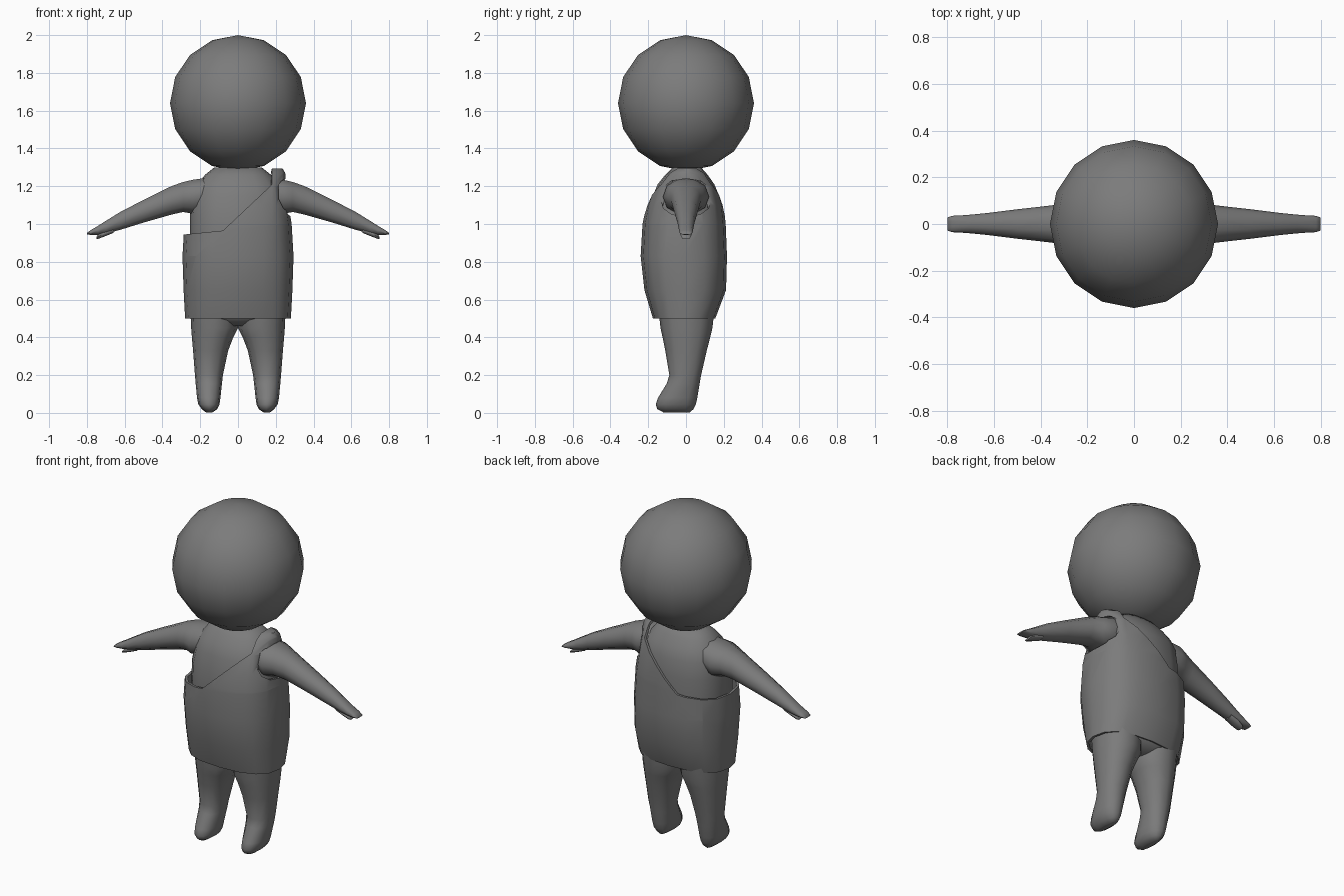
import bpy, bmesh, math
from mathutils import Vector

if "Cube" in bpy.data.objects:
    bpy.data.objects.remove(bpy.data.objects["Cube"])

GREY = bpy.data.materials.new("dark grey")
GREY.diffuse_color = (0.2, 0.2, 0.2, 1)
GREY.use_nodes = True
GREY.node_tree.nodes["Principled BSDF"].inputs["Base Color"].default_value = GREY.diffuse_color


def oval(center, u, v, sides, power):
    """Ring of points on a rounded-box oval spanned by u and v."""
    pts = []
    for i in range(sides):
        a = 2 * math.pi * i / sides
        c, s = math.cos(a), math.sin(a)
        pts.append(Vector(center)
                   + Vector(u) * math.copysign(abs(c) ** (2 / power), c)
                   + Vector(v) * math.copysign(abs(s) ** (2 / power), s))
    return pts


def loft(rings, cap_start=True, cap_end=True):
    bm = bmesh.new()
    loops = [[bm.verts.new(p) for p in r] for r in rings]
    n = len(loops[0])
    for a, b in zip(loops, loops[1:]):
        for i in range(n):
            j = (i + 1) % n
            bm.faces.new((a[i], a[j], b[j], b[i]))
    if cap_start:
        bm.faces.new(loops[0][::-1])
    if cap_end:
        bm.faces.new(loops[-1])
    bmesh.ops.recalc_face_normals(bm, faces=bm.faces)
    return bm


def to_object(name, bm):
    me = bpy.data.meshes.new(name)
    bm.to_mesh(me)
    bm.free()
    me.materials.append(GREY)
    ob = bpy.data.objects.new(name, me)
    bpy.context.collection.objects.link(ob)
    return ob


def select(ob):
    bpy.ops.object.select_all(action='DESELECT')
    ob.select_set(True)
    bpy.context.view_layer.objects.active = ob


def smooth(ob, angle=60):
    select(ob)
    bpy.ops.object.shade_smooth_by_angle(angle=math.radians(angle))


def level(z, x0, x1, y0, y1, sides=12, power=2.0):
    """Horizontal ring from its extents."""
    return oval(((x0 + x1) / 2, (y0 + y1) / 2, z), ((x1 - x0) / 2, 0, 0),
                (0, (y1 - y0) / 2, 0), sides, power)


def upright(x, z0, z1, w, side):
    """Ring across an arm."""
    return oval((side * x, 0, (z0 + z1) / 2), (0, w, 0),
                (0, 0, (z1 - z0) / 2), 10, 2.2)


# Head: coarse smooth ball
bm = bmesh.new()
bmesh.ops.create_uvsphere(bm, u_segments=16, v_segments=8, radius=0.36)
bmesh.ops.translate(bm, verts=bm.verts, vec=(0, 0, 1.64))
smooth(to_object("head", bm))

# Torso under the tunic
torso = [(.46, .12, -.08, .08), (.5, .25, -.14, .14), (.7, .265, -.19, .185),
         (.95, .255, -.205, .19), (1.05, .255, -.195, .185),
         (1.15, .24, -.175, .175), (1.21, .215, -.15, .15),
         (1.26, .175, -.11, .115), (1.3, .125, -.07, .08)]
smooth(to_object("torso", loft([level(z, -x, x, a, b, 16, 2.4)
                                for z, x, a, b in torso])))

# Tunic shell, open at the hem
shell = [(.5, .28, -.175, .155), (.65, .288, -.22, .212),
         (.83, .294, -.24, .217), (1.0, .284, -.23, .21),
         (1.1, .268, -.21, .2), (1.2, .255, -.175, .175),
         (1.27, .25, -.11, .12), (1.295, .235, -.06, .07)]
bm = loft([level(z, -x, x, a, b, 16, 2.5) for z, x, a, b in shell],
          cap_start=False)

# One-shoulder neckline: cut along three planes and drop what lies past all
corner = Vector((-.08, 0, .965))
planes = [(corner, Vector((-.1, 0, 1))),
          (corner, Vector((-.94, 0, 1))),
          (Vector((.18, 0, 1.2)), Vector((-1, 0, 0)))]
for co, no in planes:
    bmesh.ops.bisect_plane(bm, geom=bm.verts[:] + bm.edges[:] + bm.faces[:],
                           plane_co=co, plane_no=no, dist=1e-5)
gone = [f for f in bm.faces
        if all((f.calc_center_median() - co).dot(no) > 0 for co, no in planes)]
bmesh.ops.delete(bm, geom=gone, context='FACES')
tunic = to_object("tunic", bm)

# Armhole cutter, removed once applied
cutter = to_object("armhole_cutter", loft(
    [oval((x, 0, 1.14), (0, .135, 0), (0, 0, .1), 12, 2.4) for x in (.215, .4)]))
cutter.hide_render = True
thick = tunic.modifiers.new("cloth", 'SOLIDIFY')
thick.thickness = 0.015
thick.offset = -1
hole = tunic.modifiers.new("armhole", 'BOOLEAN')
hole.operation = 'DIFFERENCE'
hole.solver = 'EXACT'
hole.object = cutter
select(tunic)
for m in ("cloth", "armhole"):
    bpy.ops.object.modifier_apply(modifier=m)
bpy.data.objects.remove(cutter)
smooth(tunic, 45)

# Limbs, mirrored: x, bottom, top, half width for arms
arm = [(.16, 1.07, 1.25, .11), (.24, 1.05, 1.238, .122),
       (.29, 1.06, 1.226, .10), (.35, 1.047, 1.205, .08),
       (.5, 1.005, 1.13, .063), (.62, .968, 1.068, .048),
       (.7, .947, 1.018, .04), (.74, .942, .992, .037),
       (.78, .942, .968, .035), (.8, .944, .953, .028)]
thumb = [(.66, .952, .985, .028), (.71, .932, .965, .03),
         (.74, .921, .945, .026), (.75, .92, .932, .02)]
# z, inner x, outer x, front y, back y for legs
leg = [(.003, .135, .17, -.12, .02), (.02, .11, .192, -.152, .04),
       (.045, .098, .21, -.16, .052), (.08, .093, .217, -.148, .06),
       (.155, .085, .224, -.102, .072), (.2, .08, .228, -.088, .08),
       (.33, .052, .238, -.11, .11), (.4, .025, .244, -.124, .128),
       (.45, .0, .248, -.135, .14), (.54, .0, .252, -.145, .15)]
for side, tag in ((-1, "right"), (1, "left")):
    smooth(to_object(tag + "_arm", loft([upright(*r, side) for r in arm])))
    smooth(to_object(tag + "_thumb", loft([upright(*r, side) for r in thumb])))
    smooth(to_object(tag + "_leg", loft(
        [level(z, side * a, side * b, f, k, 12, 2.2) for z, a, b, f, k in leg])))
